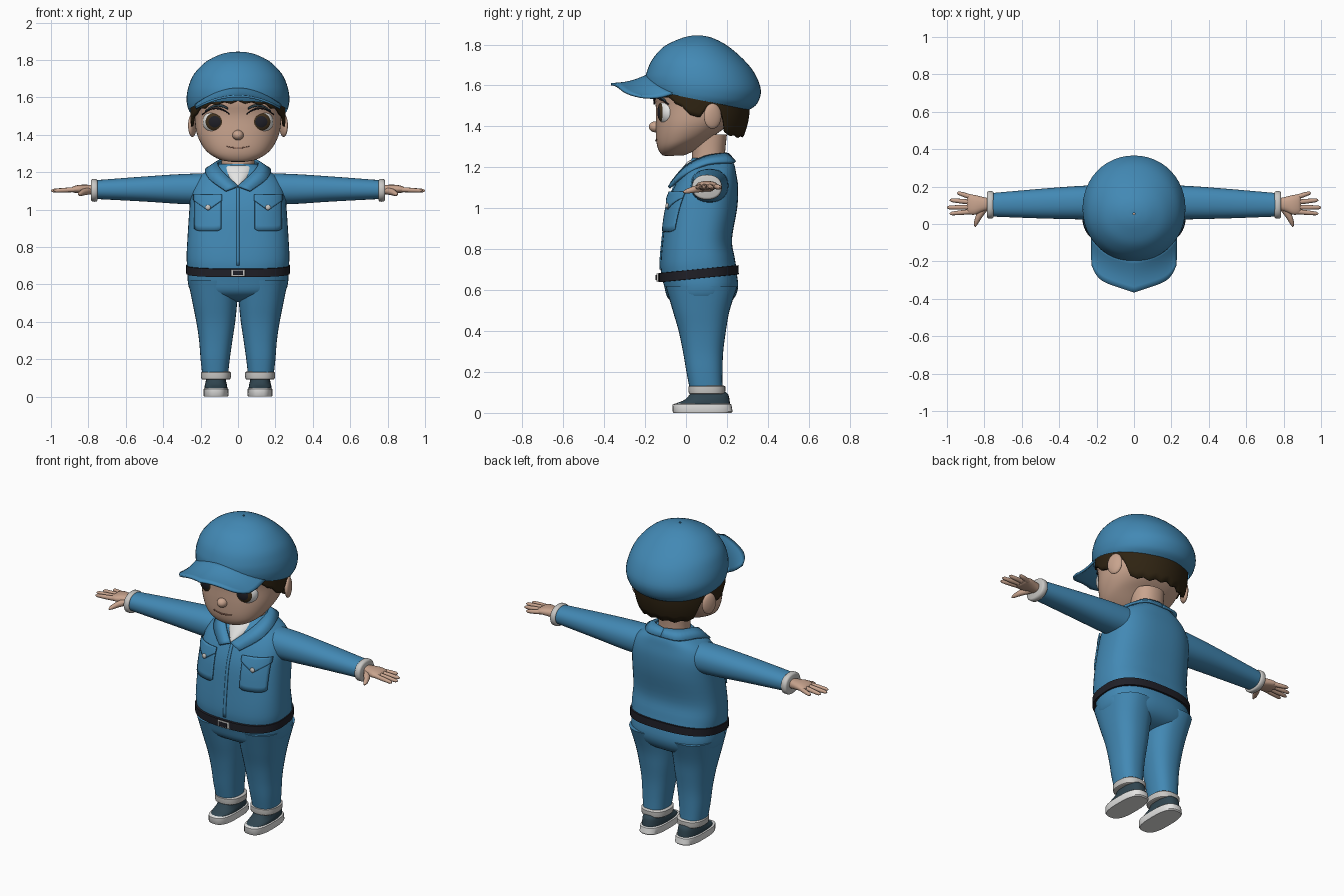
import bpy, bmesh, math
from mathutils import Vector, Matrix
from mathutils.bvhtree import BVHTree

if "Cube" in bpy.data.objects:
    bpy.data.objects.remove(bpy.data.objects["Cube"])

def mat(name, *c):
    m = bpy.data.materials.new(name)
    m.diffuse_color = (*c, 1)
    m.use_nodes = True
    m.node_tree.nodes["Principled BSDF"].inputs["Base Color"].default_value = m.diffuse_color
    return m

BLUE = mat("work_blue", .055, .25, .46)
SKIN = mat("skin", .58, .37, .27)
HAIR = mat("dark_brown", .028, .017, .006)
WHITE = mat("white", .78, .78, .77)
TRIM = mat("trim_grey", .58, .57, .55)
SLATE = mat("slate", .03, .06, .08)
BLACK = mat("black", .014, .014, .02)
IRIS = mat("iris_brown", .05, .03, .012)
LIP = mat("lip", .28, .13, .09)

def make(name, bm, mats, mirror=False, solid=0):
    bmesh.ops.recalc_face_normals(bm, faces=bm.faces[:])
    me = bpy.data.meshes.new(name)
    bm.to_mesh(me)
    bm.free()
    ob = bpy.data.objects.new(name, me)
    bpy.context.collection.objects.link(ob)
    for m in (mats if isinstance(mats, list) else [mats]):
        me.materials.append(m)
    if solid:
        s = ob.modifiers.new("thickness", 'SOLIDIFY')
        s.thickness, s.offset = solid, 0
    if mirror:
        ob.modifiers.new("mirror", 'MIRROR')
    return ob

def catmull(rows, steps):
    out = []
    for i in range(len(rows) - 1):
        p = [rows[max(i - 1, 0)], rows[i], rows[i + 1], rows[min(i + 2, len(rows) - 1)]]
        for s in range(steps):
            t = s / steps
            out.append([.5 * (2 * b + (c - a) * t + (2 * a - 5 * b + 4 * c - d) * t * t
                              + (3 * b - a - 3 * c + d) * t ** 3) for a, b, c, d in zip(*p)])
    return out + [list(rows[-1])]

def skin_rows(bm, rows, closed):
    for a, b in zip(rows, rows[1:]):
        n = len(a)
        for i in range(n if closed else n - 1):
            j = (i + 1) % n
            bm.faces.new((a[i], a[j], b[j], b[i]))

def loft(name, rings, mats, n=36, power=2.2, steps=4, along_x=False, mirror=False, ends=True):
    """Rings: (height, y_front, y_back, half_width, centre, slope along y)."""
    rings = [tuple(r) + (0,) * (6 - len(r)) for r in rings]
    bm, rows = bmesh.new(), []
    for h, yf, yb, rx, cx, slope in catmull(rings, steps):
        row = []
        for i in range(n):
            a = 2 * math.pi * i / n
            c, s = math.cos(a), math.sin(a)
            x = cx + rx * math.copysign(abs(c) ** (2 / power), c)
            dy = (yb - yf) / 2 * math.copysign(abs(s) ** (2 / power), s)
            y, z = (yf + yb) / 2 + dy, h + slope * dy
            row.append(bm.verts.new((z, y, x) if along_x else (x, y, z)))
        rows.append(row)
    skin_rows(bm, rows, True)
    if ends:
        bm.faces.new(rows[0])
        bm.faces.new(rows[-1])
    return make(name, bm, mats, mirror)

def ball(name, loc, scale, mats, mirror=False, turn=0):
    bm = bmesh.new()
    bmesh.ops.create_uvsphere(bm, u_segments=28, v_segments=20, radius=1)
    m = (Matrix.Translation(loc) @ Matrix.Rotation(math.radians(turn), 4, 'Z')
         @ Matrix.Diagonal((*scale, 1)) @ Matrix.Rotation(math.pi / 2, 4, 'X'))
    if isinstance(mats, list):   # eye: white, iris, pupil
        for f in bm.faces:
            c = f.calc_center_median()
            r = math.hypot(c.x, c.y)
            if c.z > 0:
                f.material_index = 2 if r < .40 else 1 if r < .72 else 0
    bm.transform(m)
    return make(name, bm, mats, mirror)

def tube(bm, pts, radii, n=10):
    pts, rows = [Vector(p) for p in pts], []
    for i, p in enumerate(pts):
        d = (pts[min(i + 1, len(pts) - 1)] - pts[max(i - 1, 0)]).normalized()
        u = d.cross(Vector((0, 0, 1))).normalized()
        v = d.cross(u)
        rows.append([bm.verts.new(p + radii[i] * (u * math.cos(k * 2 * math.pi / n)
                     + v * math.sin(k * 2 * math.pi / n))) for k in range(n)])
    skin_rows(bm, rows, True)
    bm.faces.new(rows[0])
    bm.faces.new(rows[-1])

def patch(name, target, x0, x1, low, high, mats, lift=.004, mirror=False, nx=12, nz=6):
    """Thin plate laid on the front of the target by casting rays along y."""
    src = bmesh.new()
    src.from_mesh(target.data)
    tree = BVHTree.FromBMesh(src)
    bm, rows = bmesh.new(), []
    for i in range(nx + 1):
        x, row = x0 + (x1 - x0) * i / nx, []
        for k in range(nz + 1):
            z = low(x) + (high(x) - low(x)) * k / nz
            hit = tree.ray_cast(Vector((x, -1, z)), Vector((0, 1, 0)))[0]
            row.append(bm.verts.new((x, (hit.y if hit else 0) - lift, z)))
        rows.append(row)
    skin_rows(bm, rows, False)
    src.free()
    return make(name, bm, mats, mirror, solid=.008)

# Jacket, sleeves, cuffs
torso = loft("jacket", [(.70, -.122, .245, .272, 0, .1), (.75, -.125, .237, .275, 0, .08),
    (.85, -.115, .225, .27), (1.0, -.095, .25, .26), (1.1, -.06, .255, .25),
    (1.17, -.02, .245, .215), (1.215, .01, .235, .15), (1.245, .03, .215, .10)], BLUE, 48, 2.6)
loft("sleeve", [(.12, .02, .21, .085, 1.11), (.3, .025, .203, .08, 1.11), (.5, .03, .188, .067, 1.11),
    (.765, .04, .165, .05, 1.107)], BLUE, along_x=True, mirror=True)
loft("sleeve_cuff", [(.752, .036, .17, .053, 1.103), (.757, .03, .175, .06, 1.103),
    (.78, .03, .175, .06, 1.103), (.787, .038, .167, .05, 1.103)], TRIM, steps=2, along_x=True, mirror=True)

# Pockets with pointed flaps and buttons, front closure
patch("pocket", torso, .09, .232, lambda x: .885 + .012 * (abs(x - .161) / .071) ** 6,
      lambda x: 1.06, BLUE, .008, True)
patch("pocket_flap", torso, .085, .237, lambda x: .995 + .055 * abs(x - .161) / .076,
      lambda x: 1.08, BLUE, .016, True)
ball("pocket_button", (.16, -.092, 1.012), (.014, .008, .014), TRIM, True)
patch("front_closure", torso, -.008, .008, lambda x: .70, lambda x: 1.12, BLUE, .001, nx=1, nz=16)

# Undershirt, neck and folded collar
loft("undershirt", [(1.11, -.045, .15, .015), (1.13, -.064, .15, .03), (1.18, -.032, .2, .083),
    (1.225, .005, .2, .1), (1.235, .02, .195, .092)], WHITE)
loft("neck", [(1.17, .02, .2, .095), (1.25, .03, .19, .088), (1.36, .02, .2, .09)], SKIN)
inner = catmull([(0, .205, 1.265), (.08, .175, 1.265), (.108, .09, 1.25), (.085, .0, 1.205), (0, -.07, 1.125)], 5)
outer = catmull([(0, .24, 1.225), (.11, .222, 1.225), (.17, .1, 1.215), (.155, -.005, 1.165), (.065, -.083, 1.10)], 5)
bm = bmesh.new()
skin_rows(bm, [[bm.verts.new(p) for p in row] for row in (inner, outer)], False)
make("collar", bm, BLUE, True, .014)

# Belt and buckle
belt = loft("belt", [(.657, -.125, .247, .268, 0, .1), (.658, -.134, .258, .277, 0, .1),
    (.702, -.134, .256, .278, 0, .1), (.703, -.12, .24, .268, 0, .1)], BLACK, 48, 2.6, 1)
patch("buckle", belt, -.037, .037, lambda x: .643, lambda x: .680, TRIM, .006)
patch("buckle_centre", belt, -.027, .027, lambda x: .650, lambda x: .674, BLACK, .010)

# Trousers with turned-up hems
loft("trouser_hips", [(.69, -.12, .243, .266, 0, .1), (.62, -.107, .255, .269), (.56, -.088, .235, .25),
    (.525, -.04, .19, .19), (.505, .03, .12, .06)], BLUE, 48, 2.5)
loft("trouser_leg", [(.62, -.10, .252, .134, .133), (.5, -.065, .213, .119, .124), (.4, -.036, .195, .104, .119),
    (.3, -.015, .182, .089, .119), (.2, .002, .178, .078, .122), (.11, .02, .178, .068, .122)],
    BLUE, 32, 2.4, mirror=True)
loft("trouser_hem", [(.092, .025, .18, .068, .118), (.095, .014, .19, .078, .118),
    (.128, .012, .192, .08, .118), (.134, .025, .18, .068, .118)], TRIM, 32, 2.4, 2, mirror=True)

# Shoes
loft("shoe_sole", [(0, -.06, .222, .064, .118), (.006, -.065, .228, .067, .118),
    (.04, -.066, .222, .066, .118), (.045, -.055, .215, .06, .118)], WHITE, 32, 2.8, 1, mirror=True)
loft("shoe", [(.035, -.058, .216, .061, .118), (.058, -.045, .212, .06, .118, .08),
    (.08, -.002, .205, .055, .118, .12), (.11, .035, .185, .05, .118)], SLATE, 32, 2.5, 3, mirror=True)

# Hands
loft("palm", [(.765, .078, .135, .026, 1.105), (.81, .066, .145, .025, 1.108), (.85, .05, .155, .022, 1.11),
    (.88, .052, .157, .017, 1.108), (.892, .06, .15, .009, 1.107)], SKIN, 20, 2.4, along_x=True, mirror=True)
bm = bmesh.new()
for start, tip in [((.87, .066), (.985, .055)), ((.875, .09), (1.0, .088)),
                   ((.875, .117), (.985, .128)), ((.865, .142), (.945, .168))]:
    a, b = Vector((*start, 1.107)), Vector((*tip, 1.101))
    tube(bm, [a, a.lerp(b, .5), a.lerp(b, .9), b], [.0135, .0125, .010, .004])
tube(bm, [(.80, .085, 1.10), (.83, .04, 1.092), (.845, .005, 1.083), (.85, -.014, 1.078)], [.02, .017, .012, .004])
make("fingers", bm, SKIN, True)

# Head, ears, nose
head = loft("head", [(1.257, -.085, -.01, .045, 0, .05), (1.275, -.112, .06, .105, 0, .2),
    (1.315, -.133, .13, .165, 0, .25), (1.36, -.145, .19, .2, 0, .2), (1.42, -.148, .23, .224, 0, .1),
    (1.5, -.148, .26, .232), (1.58, -.165, .27, .235), (1.66, -.15, .27, .21)], SKIN, 48, 2.3)
ball("ear", (.244, .13, 1.45), (.018, .045, .062), SKIN, True, 20)
ball("nose", (0, -.148, 1.398), (.03, .033, .027), SKIN)

# Eyes, lashes, brows, mouth
ball("eye", (.116, -.085, 1.47), (.073, .055, .068), [WHITE, IRIS, BLACK], True, 10)
patch("eyelash", head, .045, .19, lambda x: 1.538 - 6 * (x - .117) ** 2,
      lambda x: 1.545 - 6.6 * (x - .117) ** 2, BLACK, .008, True, nz=1)
patch("eyebrow", head, .055, .175, lambda x: 1.551 - 6 * (x - .105) ** 2,
      lambda x: 1.563 - 7 * (x - .105) ** 2, SLATE, .004, True, nz=1)
patch("mouth", head, -.06, .06, lambda x: 1.326 + 3 * x * x,
      lambda x: 1.332 + 2 * x * x, LIP, .001, nz=1)

# Hair: shell whose lower edge follows fringe, sideburn, ear and nape
EDGE = [(0, 1.57), (35, 1.555), (60, 1.52), (80, 1.46), (92, 1.43), (100, 1.49),
        (118, 1.47), (126, 1.36), (150, 1.345), (180, 1.35)]
def hairline(deg):
    for (a, za), (b, zb) in zip(EDGE, EDGE[1:]):
        if deg <= b:
            return za + (zb - za) * (deg - a) / (b - a) + .012 * abs((deg / 9) % 2 - 1)
    return EDGE[-1][1]
bm, rows = bmesh.new(), []
for k in range(9):
    row = []
    for i in range(120):
        d = i * 3
        lo = hairline(min(d, 360 - d))
        z = lo + (1.64 - lo) * k / 8
        f = 1 - 5.5 * max(0, 1.5 - z) ** 2 - 1.5 * max(0, z - 1.55) ** 1.5
        c = math.cos(math.radians(d))
        row.append(bm.verts.new((.248 * f * math.sin(math.radians(d)),
                                 .055 - c * f * (.228 if c > 0 else .25), z)))
    rows.append(row)
skin_rows(bm, rows, True)
make("hair", bm, HAIR, solid=.014)

# Cap crown and curved brim
loft("cap_crown", [(1.53, -.188, .308, .262, 0, -.2), (1.555, -.197, .348, .271, 0, -.16),
    (1.6, -.2, .366, .275, 0, -.08), (1.66, -.194, .335, .264), (1.725, -.166, .283, .235),
    (1.79, -.108, .208, .172), (1.828, -.03, .14, .098), (1.842, .02, .09, .04), (1.844, .05, .06, .006)],
    BLUE, 48, 2.05, ends=False)
bm, rows = bmesh.new(), []
for i in range(33):
    u = i / 16 - 1
    x, row = .226 * u, []
    a = Vector((x, .1 - .28 * math.sqrt(1 - (x / .275) ** 2), 1.652 - .09 * u * u))
    b = Vector((x, -.366 + .075 * abs(u) + .072 * u ** 8, 1.606 - .062 * u * u))
    for k in range(7):
        row.append(bm.verts.new(a.lerp(b, k / 6) - Vector((0, 0, .012 * math.sin(math.pi * k / 6)))))
    rows.append(row)
skin_rows(bm, rows, False)
make("cap_brim", bm, BLUE, solid=.012)

for ob in bpy.data.objects:
    ob.select_set(True)
bpy.context.view_layer.objects.active = head
bpy.ops.object.shade_smooth_by_angle(angle=math.radians(42))
